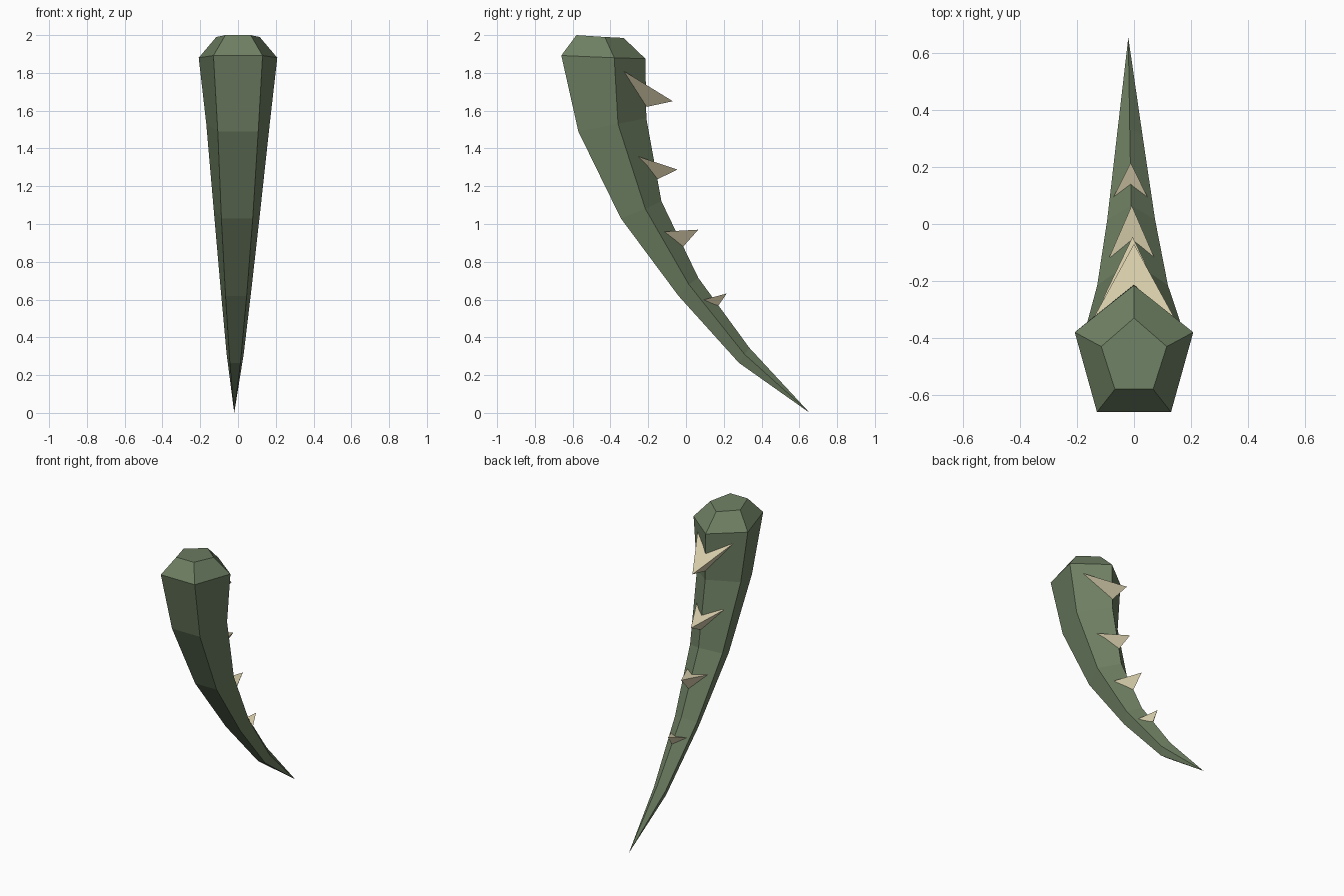
import bpy
import bmesh

cube = bpy.data.objects.get("Cube")
if cube:
    bpy.data.objects.remove(cube, do_unlink=True)


def make_material(name, colour):
    mat = bpy.data.materials.new(name)
    mat.use_nodes = True
    mat.diffuse_color = colour
    mat.node_tree.nodes["Principled BSDF"].inputs["Base Color"].default_value = colour
    return mat


def finish(name, bm, mat):
    bmesh.ops.recalc_face_normals(bm, faces=bm.faces[:])
    mesh = bpy.data.meshes.new(name)
    bm.to_mesh(mesh)
    bm.free()
    mesh.materials.append(mat)
    obj = bpy.data.objects.new(name, mesh)
    bpy.context.collection.objects.link(obj)
    return obj


green = make_material("moss green", (0.155, 0.212, 0.122, 1))
bone = make_material("pale bone", (0.67, 0.60, 0.40, 1))

# Five-sided rings: centre x, side half width, front half width,
# then (y, z) of the back ridge, the sides and the front edge
RINGS = [
    (0.00, 0.115, 0.067, (-0.33, 1.985), (-0.43, 1.99), (-0.58, 2.0)),
    (0.00, 0.208, 0.130, (-0.215, 1.875), (-0.38, 1.88), (-0.66, 1.892)),
    (-0.00, 0.168, 0.107, (-0.21, 1.56), (-0.36, 1.53), (-0.57, 1.49)),
    (-0.005, 0.124, 0.083, (-0.13, 1.12), (-0.215, 1.08), (-0.345, 1.03)),
    (-0.01, 0.084, 0.056, (0.065, 0.715), (0.015, 0.68), (-0.04, 0.62)),
    (-0.015, 0.045, 0.028, (0.335, 0.345), (0.31, 0.31), (0.28, 0.265)),
]
TIP = (-0.02, 0.655, 0.0)

# Curved horn body
bm = bmesh.new()
loops = []
for cx, side_w, front_w, back, side, front in RINGS:
    points = [(cx, *back), (cx + side_w, *side), (cx + front_w, *front),
              (cx - front_w, *front), (cx - side_w, *side)]
    loops.append([bm.verts.new(p) for p in points])
bm.faces.new(loops[0])
for upper, lower in zip(loops, loops[1:]):
    for i in range(5):
        j = (i + 1) % 5
        bm.faces.new((upper[i], upper[j], lower[j], lower[i]))
tip = bm.verts.new(TIP)
for i in range(5):
    bm.faces.new((loops[-1][i], loops[-1][(i + 1) % 5], tip))
finish("horn_body", bm, green)

# Thorns along the back ridge: centre x, half width, then (y, z) of
# the upper base corners, the point and the lower base corner
THORNS = [
    (0.00, 0.142, (-0.33, 1.81), (-0.07, 1.65), (-0.208, 1.62)),
    (-0.005, 0.103, (-0.26, 1.36), (-0.045, 1.288), (-0.155, 1.235)),
    (-0.008, 0.078, (-0.115, 0.96), (0.065, 0.97), (-0.015, 0.88)),
    (-0.012, 0.062, (0.09, 0.598), (0.215, 0.632), (0.17, 0.565)),
]
for n, (cx, w, base, point, low) in enumerate(THORNS, 1):
    bm = bmesh.new()
    left, right, end, bottom = [bm.verts.new(p) for p in (
        (cx + w, *base), (cx - w, *base), (cx, *point), (cx, *low))]
    for face in ((left, right, end), (left, end, bottom),
                 (right, bottom, end), (left, bottom, right)):
        bm.faces.new(face)
    finish(f"thorn_{n}", bm, bone)
